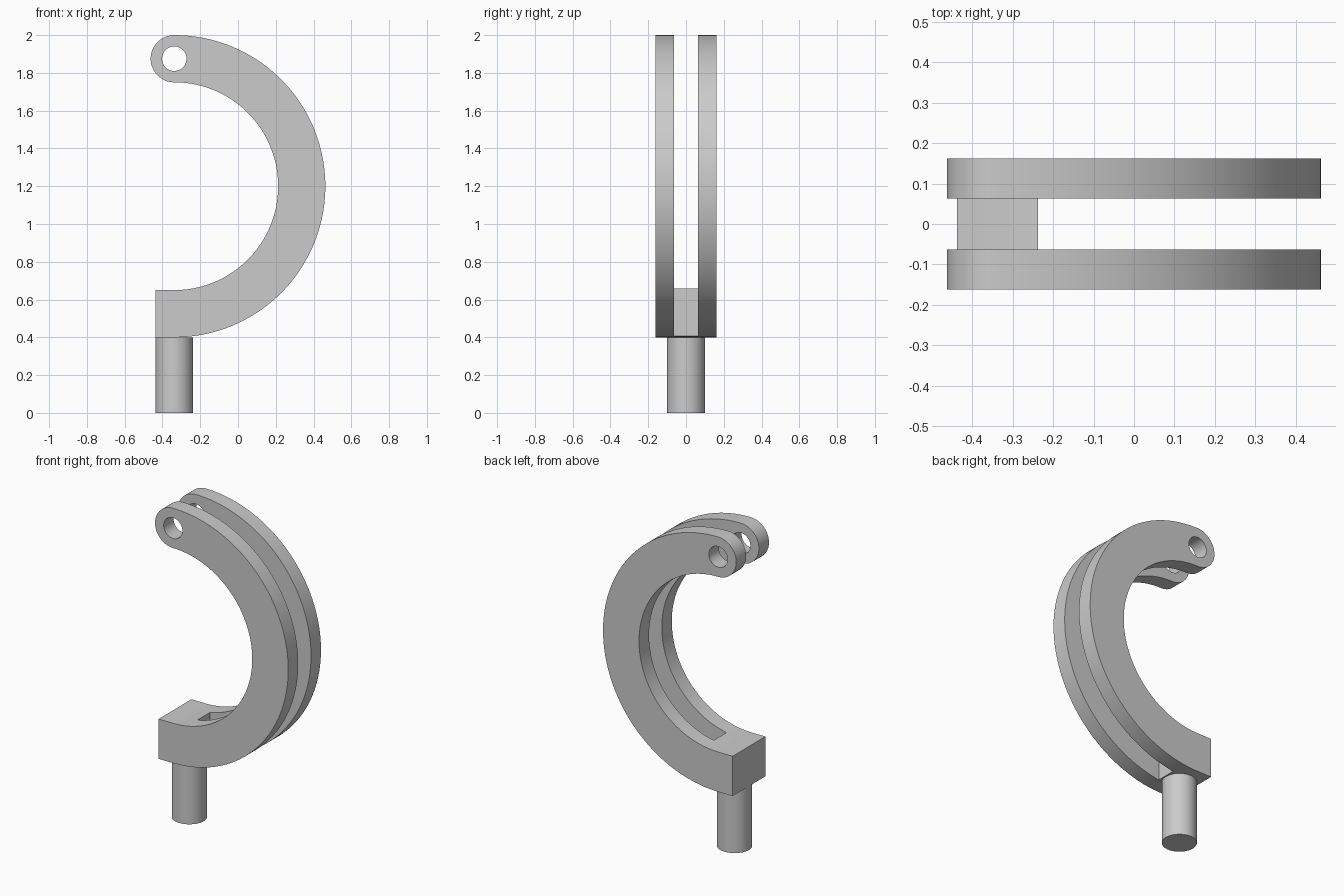
import bpy, bmesh
from math import sin, cos, radians

cube = bpy.data.objects.get("Cube")
if cube:
    bpy.data.objects.remove(cube, do_unlink=True)

CX, CZ = -0.3375, 1.2            # centre of the hook arc
R_OUT, R_IN = 0.8, 0.55
EYE_Z, EYE_R, HOLE_R = 1.875, 0.125, 0.065
HALF_W, HALF_SLOT = 0.1625, 0.0635
PIN_R, PIN_H = 0.1, 0.4

grey = bpy.data.materials.new("plain grey")
grey.use_nodes = True
grey.diffuse_color = (0.6, 0.6, 0.6, 1)
grey.node_tree.nodes["Principled BSDF"].inputs["Base Color"].default_value = (0.6, 0.6, 0.6, 1)


def arc(cx, cz, r, start, end, n):
    angles = [radians(start + (end - start) * i / n) for i in range(n + 1)]
    return [(cx + r * cos(a), cz + r * sin(a)) for a in angles]


def prism(name, profile, half):
    """Extrude an x-z outline symmetrically along y."""
    bm = bmesh.new()
    face = bm.faces.new([bm.verts.new((x, -half, z)) for x, z in profile])
    ext = bmesh.ops.extrude_face_region(bm, geom=[face])
    verts = [g for g in ext["geom"] if isinstance(g, bmesh.types.BMVert)]
    bmesh.ops.translate(bm, verts=verts, vec=(0, 2 * half, 0))
    bmesh.ops.recalc_face_normals(bm, faces=bm.faces)
    mesh = bpy.data.meshes.new(name)
    bm.to_mesh(mesh)
    bm.free()
    mesh.materials.append(grey)
    obj = bpy.data.objects.new(name, mesh)
    bpy.context.collection.objects.link(obj)
    return obj


def activate(obj):
    bpy.ops.object.select_all(action='DESELECT')
    obj.select_set(True)
    bpy.context.view_layer.objects.active = obj


def cut(obj, cutter):
    cutter.hide_render = True
    mod = obj.modifiers.new("cut", 'BOOLEAN')
    mod.operation, mod.solver, mod.object = 'DIFFERENCE', 'EXACT', cutter
    activate(obj)
    bpy.ops.object.modifier_apply(modifier=mod.name)
    bpy.data.objects.remove(cutter, do_unlink=True)


# Curved arm with rounded eye at the top and square foot at the bottom
left = CX - PIN_R
outline = [(left, PIN_H)]
outline += arc(CX, CZ, R_OUT, -90, 90, 96)
outline += arc(CX, EYE_Z, EYE_R, 90, 270, 32)[1:]
outline += arc(CX, CZ, R_IN, 90, -90, 96)[1:]
outline += [(left, CZ - R_IN)]
arm = prism("forked_arm", outline, HALF_W)

# Slot that splits the arm, leaving the foot solid
foot = CX + PIN_R
cut(arm, prism("slot_cutter", [(foot, 0), (1, 0), (1, 3), (-1, 3), (-1, 1), (foot, 1)], HALF_SLOT))

# Cross hole through both eyes
cut(arm, prism("hole_cutter", arc(CX, EYE_Z, HOLE_R, 0, 360, 48)[:-1], 1))
activate(arm)
bpy.ops.object.shade_smooth_by_angle(angle=radians(30))

# Round mounting pin under the foot
bpy.ops.mesh.primitive_cylinder_add(vertices=64, radius=PIN_R, depth=PIN_H,
                                    location=(CX, 0, PIN_H / 2))
pin = bpy.context.object
pin.name = "mounting_pin"
pin.data.materials.append(grey)
bpy.ops.object.shade_smooth_by_angle(angle=radians(30))
